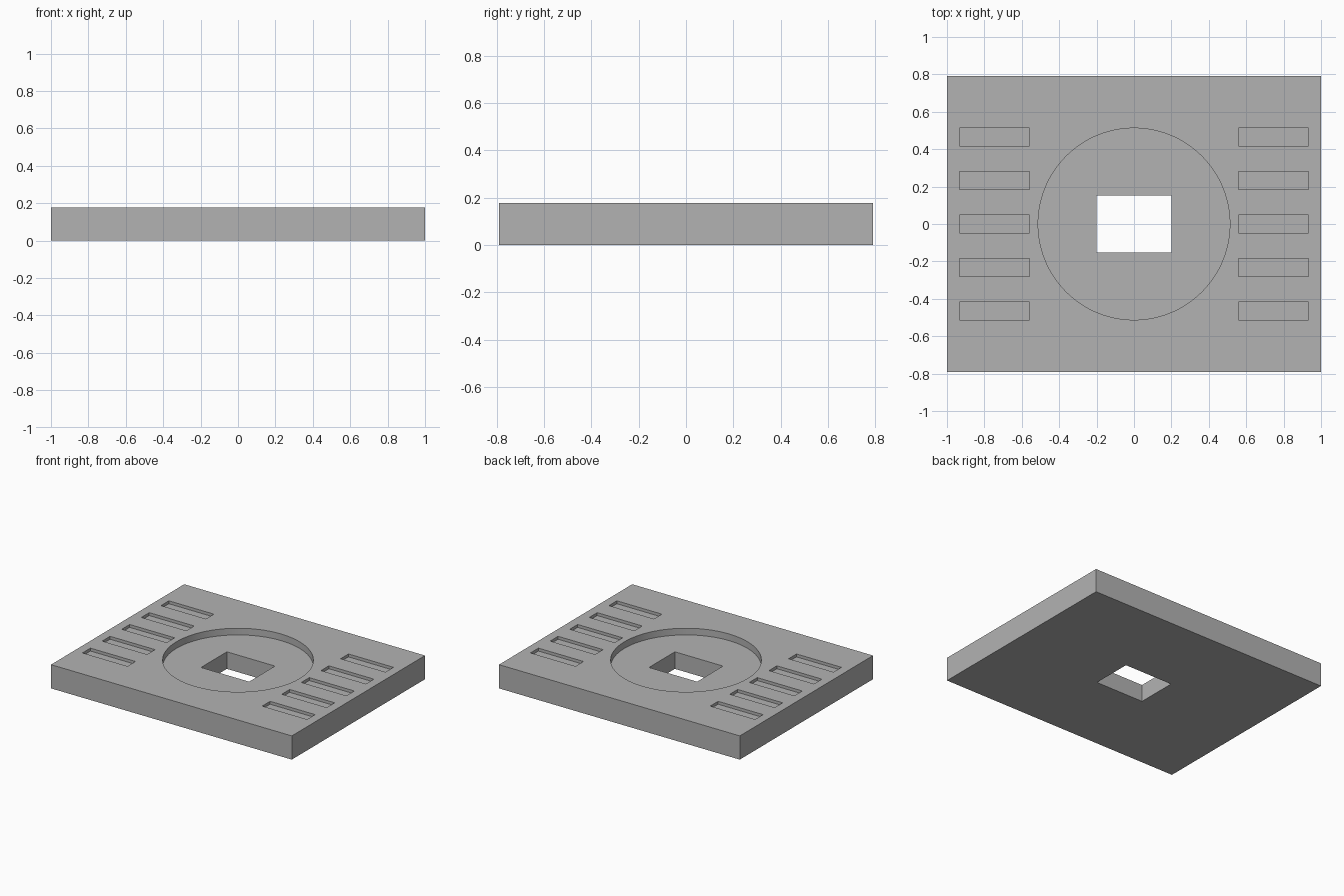
import bpy

LENGTH, WIDTH, HEIGHT = 2.0, 1.58, 0.178
POCKET_RADIUS, POCKET_DEPTH = 0.5125, 0.05
SLOT_SIZE, SLOT_DEPTH = (0.374, 0.094), 0.022
SLOT_X, SLOT_PITCH = 0.746, 0.2325
HOLE_SIZE = (0.4, 0.307)
MARGIN = 0.1  # how far cutters reach past the surface

cube = bpy.data.objects.get("Cube")
if cube:
    bpy.data.objects.remove(cube, do_unlink=True)


def box(name, x, y, z_low, z_high, size):
    bpy.ops.mesh.primitive_cube_add(size=1, location=(x, y, (z_low + z_high) / 2))
    obj = bpy.context.object
    obj.name = name
    obj.scale = (size[0], size[1], z_high - z_low)
    bpy.ops.object.transform_apply(location=True, rotation=False, scale=True)
    return obj


def cut(target, cutter):
    cutter.hide_render = True
    mod = target.modifiers.new(cutter.name, "BOOLEAN")
    mod.operation = "DIFFERENCE"
    mod.solver = "EXACT"
    mod.object = cutter
    bpy.context.view_layer.objects.active = target
    bpy.ops.object.modifier_apply(modifier=mod.name)
    bpy.data.objects.remove(cutter, do_unlink=True)


# Base plate
plate = box("base_plate", 0, 0, 0, HEIGHT, (LENGTH, WIDTH))
grey = bpy.data.materials.new("plain grey")
grey.use_nodes = True
color = (0.45, 0.45, 0.45, 1)
grey.diffuse_color = color
grey.node_tree.nodes["Principled BSDF"].inputs["Base Color"].default_value = color
plate.data.materials.append(grey)

# Round pocket
depth = POCKET_DEPTH + MARGIN
bpy.ops.mesh.primitive_cylinder_add(
    vertices=128, radius=POCKET_RADIUS, depth=depth,
    location=(0, 0, HEIGHT + MARGIN - depth / 2))
pocket = bpy.context.object
pocket.name = "pocket_cutter"
cut(plate, pocket)

# Rectangular through hole
cut(plate, box("hole_cutter", 0, 0, -MARGIN, HEIGHT + MARGIN, HOLE_SIZE))

# Five shallow slots on each side
for side in (-1, 1):
    for row in range(-2, 3):
        cut(plate, box("slot_cutter", side * SLOT_X, row * SLOT_PITCH,
                       HEIGHT - SLOT_DEPTH, HEIGHT + MARGIN, SLOT_SIZE))

# Smooth pocket wall, sharp corners
bpy.ops.object.select_all(action="DESELECT")
plate.select_set(True)
bpy.context.view_layer.objects.active = plate
bpy.ops.object.shade_smooth_by_angle(angle=0.5)
